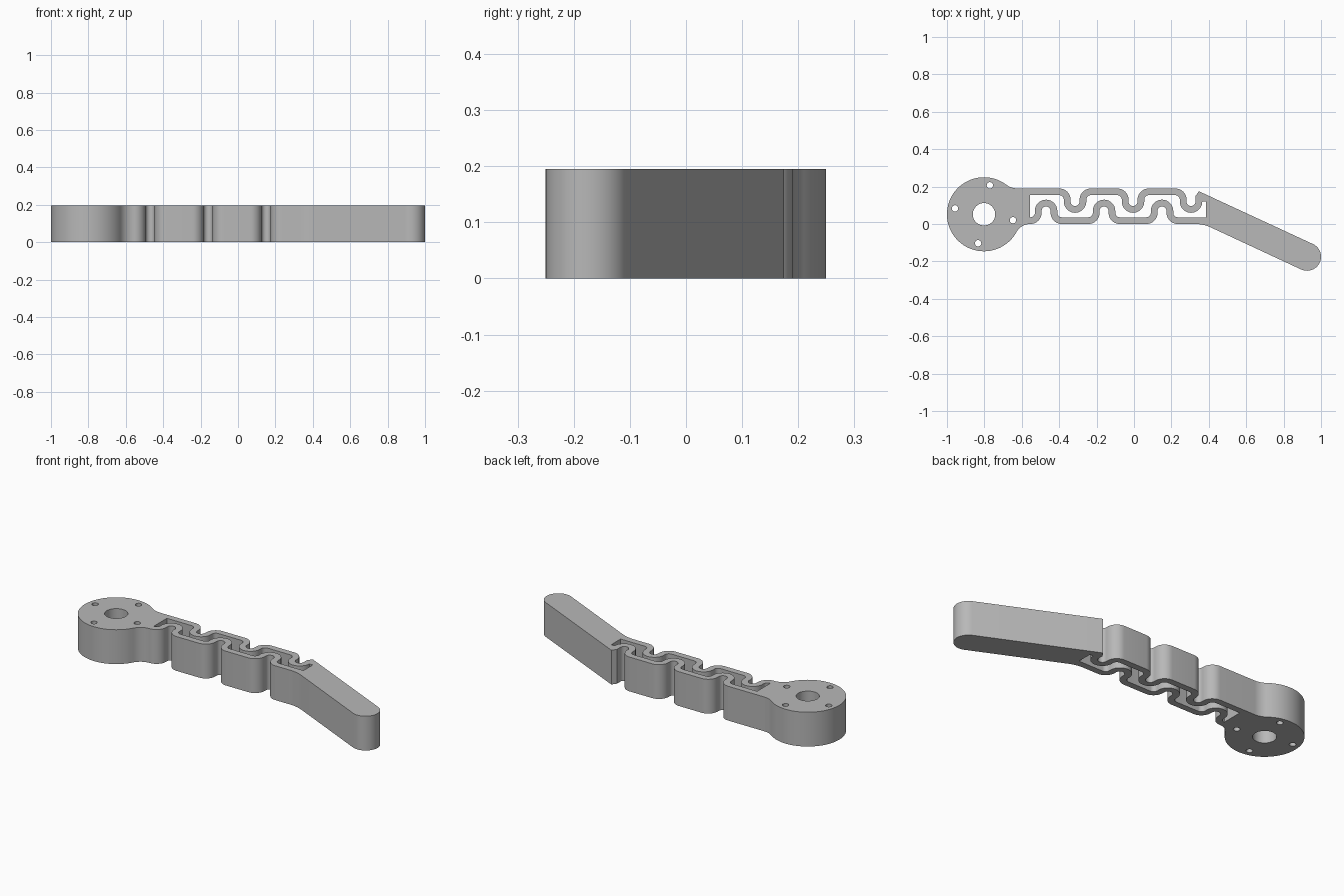
import bpy, bmesh
from math import radians, degrees, atan2, sqrt, sin, cos, tan

HEIGHT = 0.195
HUB, HUB_R = (-0.802, 0.052), 0.198
TOP = 0.19                      # outer edge of the upper spring band
BEND, HALF = 0.042, 0.018       # bend radius and half thickness of the bands
CROWNS = (-0.47, -0.16, 0.15)
STEP = 0.155                    # shift between lower and upper bends


def arc(centre, r, start, end, n=10):
    pts = []
    for i in range(n + 1):
        a = radians(start + (end - start) * i / n)
        pts.append((centre[0] + r * cos(a), centre[1] + r * sin(a)))
    return pts


def wave(side):
    """One edge of the lower meander band: side -1 is outside, 1 is inside."""
    fillet, crown = BEND - side * HALF, BEND + side * HALF
    pts = []
    for c in CROWNS:
        pts += arc((c - 2 * BEND, 0.06), fillet, -90, 0)
        pts += arc((c, 0.07), crown, 180, 0, 20)
        pts += arc((c + 2 * BEND, 0.06), fillet, 180, 270)
    return pts


def upper_wave(side):
    """Flipped band, ending in its last bend, listed right to left."""
    pts = [(x + STEP, TOP - y) for x, y in wave(side)[:-11]]
    return pts[::-1]


def neck(edge, r, sign):
    """Centre and contact angle of the fillet between hub and band."""
    cy = edge + sign * r
    dy = cy - HUB[1]
    dx = sqrt((HUB_R + r) ** 2 - dy ** 2)
    return (HUB[0] + dx, cy), degrees(atan2(dy, dx))


# Outer outline: hub, lower band, sloping handle, upper band
up_c, up_a = neck(TOP, 0.1, 1)
low_c, low_a = neck(0, 0.085, -1)
slope, blend = 25, 0.2
knee = (0.3715 - blend * tan(radians(slope / 2)), -blend)
outline = arc(HUB, HUB_R, up_a, 360 + low_a, 64)
outline += arc(low_c, 0.085, low_a + 180, 90)
outline += wave(-1)
outline += arc(knee, blend, 90, 90 - slope)
outline += arc((0.925, -0.175), 0.075, -90 - slope, 90 - slope, 28)
outline += [(0.347, 0.175), (0.329, 0.15)]
outline += upper_wave(-1)
outline += arc(up_c, 0.1, 270, up_a + 180)

# Cavity between the two spring bands
cavity = [(-0.555, 0.036)] + wave(1) + [(0.386, 0.036), (0.386, 0.12)]
cavity += upper_wave(1) + [(-0.555, TOP - 0.036)]

# Bore and four bolt holes
loops = [outline, cavity, arc(HUB, 0.06, 0, 360, 40)[:-1]]
for i in range(4):
    a = radians(78.5 + 90 * i)
    spot = (HUB[0] + 0.158 * cos(a), HUB[1] + 0.158 * sin(a))
    loops.append(arc(spot, 0.017, 0, 360, 20)[:-1])

# Filled, extruded profile
profile = bpy.data.curves.new("arm_profile", 'CURVE')
profile.dimensions = '2D'
profile.fill_mode = 'BOTH'
profile.extrude = HEIGHT / 2
for loop in loops:
    clean = [p for i, p in enumerate(loop)
             if abs(p[0] - loop[i - 1][0]) + abs(p[1] - loop[i - 1][1]) > 1e-4]
    spline = profile.splines.new('POLY')
    spline.points.add(len(clean) - 1)
    for point, (x, y) in zip(spline.points, clean):
        point.co = (x, y, 0, 1)
    spline.use_cyclic_u = True

cube = bpy.data.objects.get("Cube")
if cube:
    bpy.data.objects.remove(cube, do_unlink=True)

helper = bpy.data.objects.new("profile_helper", profile)
bpy.context.collection.objects.link(helper)
graph = bpy.context.evaluated_depsgraph_get()
mesh = bpy.data.meshes.new_from_object(helper.evaluated_get(graph))
bpy.data.objects.remove(helper, do_unlink=True)

# Weld the caps to the walls and stand the arm on the ground
bm = bmesh.new()
bm.from_mesh(mesh)
bmesh.ops.remove_doubles(bm, verts=bm.verts, dist=1e-5)
bmesh.ops.translate(bm, verts=bm.verts, vec=(0, 0, HEIGHT / 2))
bmesh.ops.recalc_face_normals(bm, faces=bm.faces)
bm.to_mesh(mesh)
bm.free()

arm = bpy.data.objects.new("flexure_lever_arm", mesh)
bpy.context.collection.objects.link(arm)

# Single grey material
grey = bpy.data.materials.new("plain_grey")
grey.use_nodes = True
colour = (0.48, 0.48, 0.48, 1)
grey.diffuse_color = colour
grey.node_tree.nodes["Principled BSDF"].inputs["Base Color"].default_value = colour
mesh.materials.clear()
mesh.materials.append(grey)

bpy.ops.object.select_all(action='DESELECT')
arm.select_set(True)
bpy.context.view_layer.objects.active = arm
bpy.ops.object.shade_smooth_by_angle(angle=radians(30))
